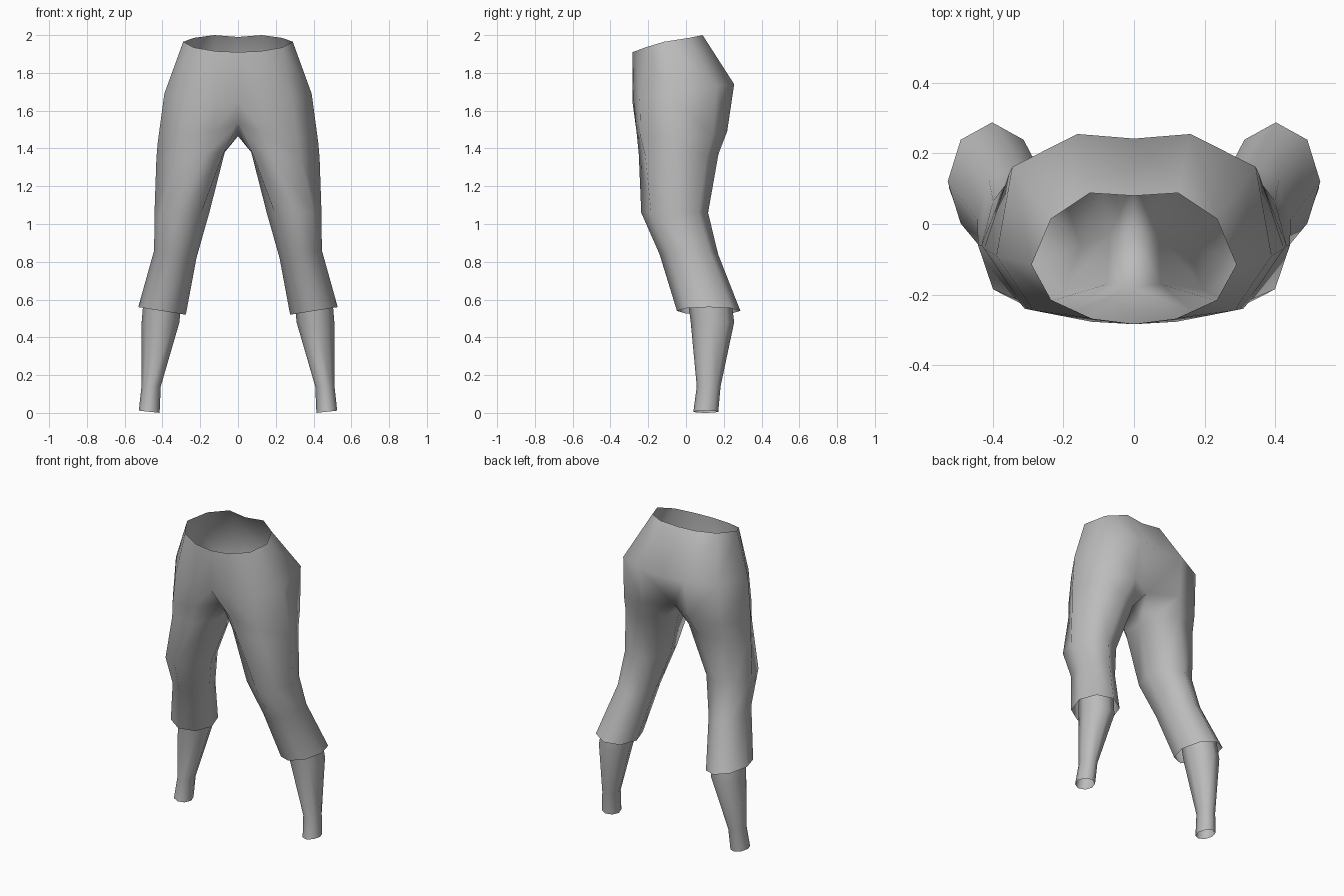
import bpy, bmesh, math

if "Cube" in bpy.data.objects:
    bpy.data.objects.remove(bpy.data.objects["Cube"])

fabric = bpy.data.materials.new("grey fabric")
fabric.diffuse_color = (0.5, 0.5, 0.5, 1)
fabric.use_nodes = True
fabric.node_tree.nodes["Principled BSDF"].inputs["Base Color"].default_value = fabric.diffuse_color


def oval(cx, cy, rx, ry, z, tilt=0.0):
    """Eight-point leg ring, starting at the inner front; tilt raises the outer side."""
    ring = []
    for i in range(8):
        a = math.radians(-135 + 45 * i)
        ring.append((cx + rx * math.cos(a), cy + ry * math.sin(a), z + tilt * math.cos(a)))
    return ring


def loft(bm, a, b, closed):
    n = len(a)
    for i in range(n if closed else n - 1):
        j = (i + 1) % n
        bm.faces.new((a[i], b[i], b[j], a[j]))


def finish(name, bm):
    mesh = bpy.data.meshes.new(name)
    bm.to_mesh(mesh)
    bm.free()
    mesh.materials.append(fabric)
    obj = bpy.data.objects.new(name, mesh)
    bpy.context.collection.objects.link(obj)
    mod = obj.modifiers.new("mirror", "MIRROR")
    mod.use_mirror_merge = True
    mod.merge_threshold = 0.001
    for p in mesh.polygons:
        p.use_smooth = True
    return obj


# Half rows of the seat, from centre front round the side to centre back
waist = [(0, -0.283, 1.91), (0.12, -0.268, 1.915), (0.235, -0.215, 1.935), (0.29, -0.115, 1.965),
         (0.235, 0.015, 1.985), (0.125, 0.088, 2.0), (0, 0.08, 1.99)]
hip = [(0, -0.284, 1.65), (0.12, -0.277, 1.65), (0.285, -0.245, 1.66), (0.39, -0.09, 1.69),
       (0.345, 0.162, 1.73), (0.16, 0.255, 1.74), (0, 0.242, 1.72)]
# Leg opening: the last point closes the ring under the crotch
thigh_top = [(0, -0.18, 1.53), (0.13, -0.262, 1.49), (0.31, -0.24, 1.46), (0.425, -0.07, 1.43),
             (0.355, 0.14, 1.46), (0.17, 0.218, 1.49), (0, 0.12, 1.49), (0, -0.02, 1.465)]
thigh = [(0.075, -0.17, 1.38), (0.17, -0.25, 1.37), (0.33, -0.215, 1.36), (0.432, -0.06, 1.35),
         (0.365, 0.11, 1.36), (0.21, 0.172, 1.37), (0.09, 0.1, 1.38), (0.07, -0.03, 1.38)]
legs = [thigh_top, thigh,
        oval(0.297, -0.06, 0.145, 0.177, 1.06),
        oval(0.332, 0.015, 0.112, 0.155, 0.84, 0.02),
        oval(0.402, 0.12, 0.126, 0.168, 0.54, 0.02)]

# Trousers
bm = bmesh.new()
rows = [[bm.verts.new(p) for p in r] for r in [waist, hip] + legs]
loft(bm, rows[0], rows[1], False)
loft(bm, rows[1], rows[2][:7], False)
for a, b in zip(rows[2:], rows[3:]):
    loft(bm, a, b, True)
finish("trousers", bm)

# Tight lower leggings emerging from the hems
bm = bmesh.new()
calf = [oval(0.4, 0.125, 0.1, 0.115, 0.6),
        oval(0.41, 0.14, 0.1, 0.115, 0.48),
        oval(0.46, 0.12, 0.051, 0.063, 0.14),
        oval(0.47, 0.105, 0.055, 0.066, 0.006, 0.006)]
rows = [[bm.verts.new(p) for p in r] for r in calf]
for a, b in zip(rows, rows[1:]):
    loft(bm, a, b, True)
finish("lower_leggings", bm)
